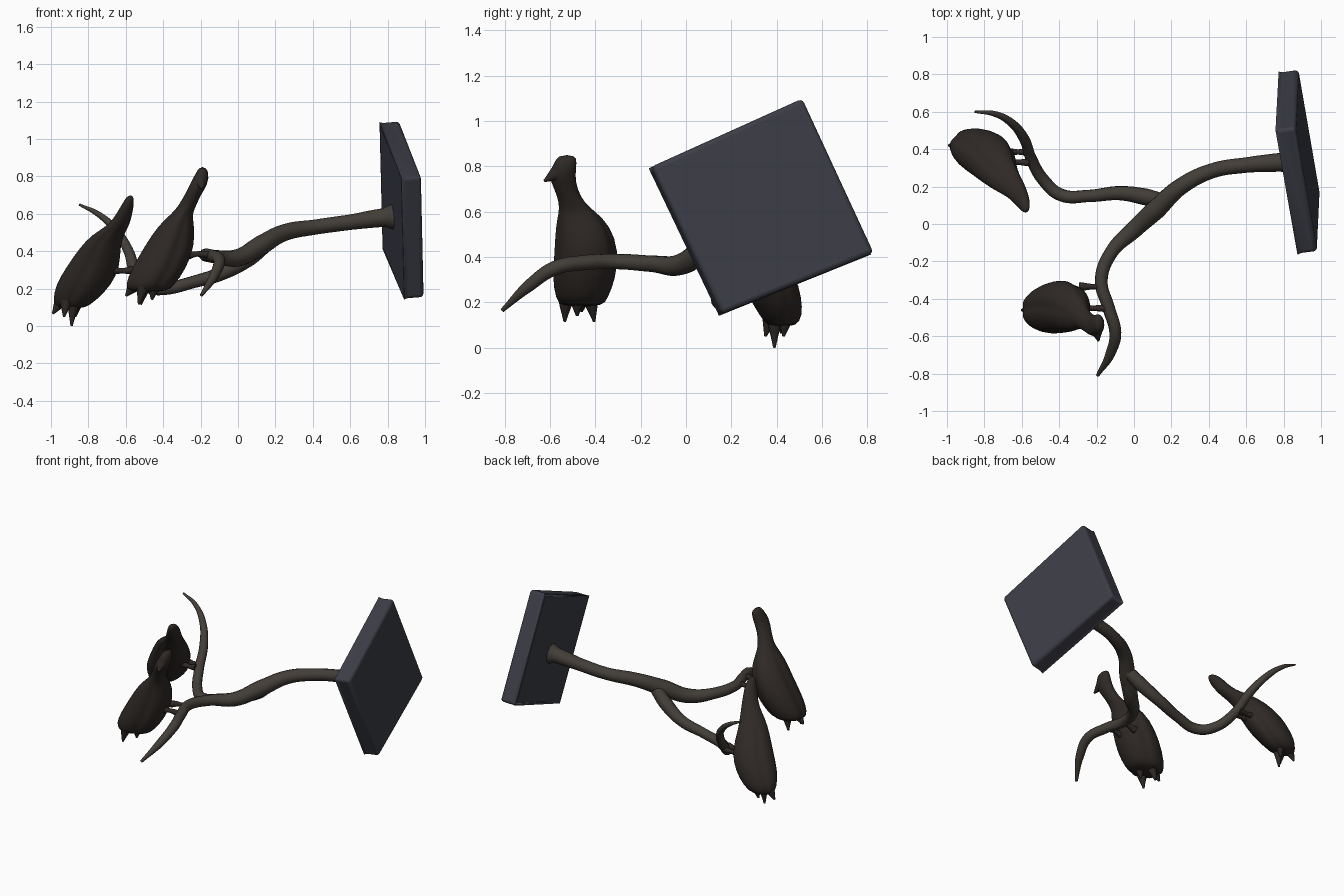
import bpy, bmesh, math
from mathutils import Vector


def material(name, rgb):
    m = bpy.data.materials.new(name)
    m.diffuse_color = (*rgb, 1)
    return m


WOOD = material("dark_branch", (0.055, 0.047, 0.038))
BIRD = material("dark_plumage", (0.028, 0.022, 0.019))
SLATE = material("slate", (0.045, 0.047, 0.062))


def mesh_object(name, bm, mat):
    bmesh.ops.recalc_face_normals(bm, faces=bm.faces)
    me = bpy.data.meshes.new(name)
    bm.to_mesh(me)
    bm.free()
    me.materials.append(mat)
    ob = bpy.data.objects.new(name, me)
    bpy.context.collection.objects.link(ob)
    return ob


def tube(name, pts, mat):
    """Tapered round tube through points (x, y, z, radius)."""
    cu = bpy.data.curves.new(name, 'CURVE')
    cu.dimensions = '3D'
    cu.bevel_depth = 1
    cu.bevel_resolution = 4
    cu.resolution_u = 8
    cu.use_fill_caps = True
    sp = cu.splines.new('BEZIER')
    sp.bezier_points.add(len(pts) - 1)
    for b, (x, y, z, r) in zip(sp.bezier_points, pts):
        b.co = (x, y, z)
        b.radius = r
        b.handle_left_type = b.handle_right_type = 'AUTO'
    cu.materials.append(mat)
    ob = bpy.data.objects.new(name, cu)
    bpy.context.collection.objects.link(ob)
    return ob


def bird(name, slices, back, body_start, seg=36):
    """Loft of slices (z, x0, x1, y0, y1); grooves mark the folded wings."""
    bm = bmesh.new()
    rings = []
    for i, (z, x0, x1, y0, y1) in enumerate(slices):
        ring = []
        for k in range(seg):
            t = 2 * math.pi * k / seg
            f = 1.0
            if i >= body_start:
                for g in (back, back + 2.0, back - 2.0):
                    d = (t - g + math.pi) % (2 * math.pi) - math.pi
                    f -= 0.09 * math.exp(-(d / 0.18) ** 2)
            ring.append(bm.verts.new(((x0 + x1) / 2 + f * (x1 - x0) / 2 * math.cos(t),
                                      (y0 + y1) / 2 + f * (y1 - y0) / 2 * math.sin(t), z)))
        rings.append(ring)
    for a, b in zip(rings, rings[1:]):
        for k in range(seg):
            bm.faces.new((a[k], a[(k + 1) % seg], b[(k + 1) % seg], b[k]))
    bm.faces.new(rings[0])
    bm.faces.new(rings[-1])
    for f in bm.faces:
        f.smooth = True
    ob = mesh_object(name, bm, BIRD)
    ob.modifiers.new("smooth", 'SUBSURF').levels = 1
    return ob


# Wall plate: tilted square slab, its plane given as x over (y, z)
bm = bmesh.new()
normal = Vector((1, 0.137, 0.088)).normalized()
outer, inner = [], []
for y, z in ((-0.15, 0.80), (0.515, 1.10), (0.83, 0.42), (0.16, 0.15)):
    p = Vector((0.93 - 0.137 * (y - 0.335) - 0.088 * (z - 0.62), y, z))
    outer.append(bm.verts.new(p))
    inner.append(bm.verts.new(p - normal * 0.108))
bm.faces.new(outer)
back_face = bm.faces.new(inner[::-1])
for i in range(4):
    j = (i + 1) % 4
    bm.faces.new((outer[i], inner[i], inner[j], outer[j]))
bmesh.ops.inset_region(bm, faces=[back_face], thickness=0.03, depth=-0.006)
plate = mesh_object("wall_plate", bm, SLATE)
bev = plate.modifiers.new("soft_edges", 'BEVEL')
bev.width = 0.02
bev.segments = 3
bpy.context.view_layer.objects.active = plate
plate.select_set(True)
bpy.ops.object.shade_smooth_by_angle(angle=math.radians(35))

# Main branch from the plate to its drooping tip
tube("main_branch", [
    (0.84, 0.335, 0.585, 0.075), (0.78, 0.33, 0.58, 0.05), (0.60, 0.315, 0.555, 0.041),
    (0.42, 0.285, 0.53, 0.040), (0.25, 0.20, 0.50, 0.045), (0.12, 0.08, 0.43, 0.054),
    (0.0, -0.03, 0.365, 0.047), (-0.12, -0.15, 0.37, 0.036), (-0.175, -0.30, 0.38, 0.034),
    (-0.135, -0.45, 0.375, 0.033), (-0.10, -0.58, 0.35, 0.032), (-0.125, -0.69, 0.275, 0.027),
    (-0.195, -0.81, 0.165, 0.009)], WOOD)

# Side branch curling upward
tube("side_branch", [
    (0.16, 0.12, 0.445, 0.04), (0.06, 0.145, 0.365, 0.045), (-0.08, 0.165, 0.285, 0.038),
    (-0.24, 0.15, 0.235, 0.033), (-0.39, 0.155, 0.20, 0.034), (-0.48, 0.23, 0.21, 0.033),
    (-0.55, 0.35, 0.29, 0.031), (-0.585, 0.45, 0.40, 0.028), (-0.66, 0.545, 0.52, 0.022),
    (-0.75, 0.59, 0.60, 0.015), (-0.85, 0.60, 0.65, 0.006)], WOOD)

# Bird on the main branch
bird("front_bird", [
    (0.85, -0.205, -0.175, -0.56, -0.49), (0.82, -0.225, -0.155, -0.58, -0.48),
    (0.76, -0.255, -0.16, -0.61, -0.49), (0.70, -0.285, -0.20, -0.58, -0.48),
    (0.64, -0.32, -0.225, -0.56, -0.45), (0.60, -0.355, -0.245, -0.56, -0.40),
    (0.54, -0.43, -0.235, -0.575, -0.335), (0.43, -0.505, -0.23, -0.58, -0.295),
    (0.30, -0.58, -0.28, -0.59, -0.31), (0.22, -0.61, -0.34, -0.575, -0.345),
    (0.18, -0.595, -0.38, -0.555, -0.365)], math.pi, 6)

# Bird on the side branch
bird("rear_bird", [
    (0.70, -0.59, -0.56, 0.06, 0.10), (0.66, -0.615, -0.555, 0.06, 0.16),
    (0.60, -0.65, -0.565, 0.09, 0.20), (0.54, -0.69, -0.58, 0.13, 0.25),
    (0.49, -0.78, -0.61, 0.165, 0.33), (0.42, -0.845, -0.63, 0.195, 0.41),
    (0.32, -0.915, -0.63, 0.235, 0.485), (0.22, -0.975, -0.675, 0.275, 0.51),
    (0.14, -0.99, -0.755, 0.325, 0.515), (0.09, -0.975, -0.82, 0.36, 0.485)], 2.5, 4)

# Ragged tail feathers and beaks: tapered spikes from root to tip
SPIKES = {
    "front_tail": [((-0.51, -0.53, 0.21), (-0.53, -0.535, 0.115)),
                   ((-0.50, -0.42, 0.21), (-0.52, -0.405, 0.115)),
                   ((-0.56, -0.46, 0.21), (-0.60, -0.46, 0.16)),
                   ((-0.45, -0.48, 0.21), (-0.46, -0.48, 0.14))],
    "front_beak": [((-0.20, -0.57, 0.77), (-0.19, -0.625, 0.735))],
    "rear_tail": [((-0.88, 0.39, 0.13), (-0.89, 0.39, 0.0)),
                  ((-0.95, 0.42, 0.13), (-0.99, 0.42, 0.065)),
                  ((-0.86, 0.44, 0.13), (-0.87, 0.43, 0.05)),
                  ((-0.92, 0.37, 0.13), (-0.93, 0.35, 0.05))],
}
for name, pairs in SPIKES.items():
    for root, tip in pairs:
        tube(name, [(*root, 0.034), (*tip, 0.006)], BIRD)

# Feet gripping the branches
for y, x in ((-0.335, -0.17), (-0.45, -0.14)):
    tube("front_foot", [(-0.29, y, 0.37, 0.024), (-0.22, y, 0.385, 0.014), (x, y, 0.38, 0.022)], BIRD)
for y in (0.33, 0.385):
    tube("rear_foot", [(-0.69, y, 0.30, 0.024), (-0.62, y, 0.295, 0.014), (-0.56, y, 0.30, 0.022)], BIRD)
